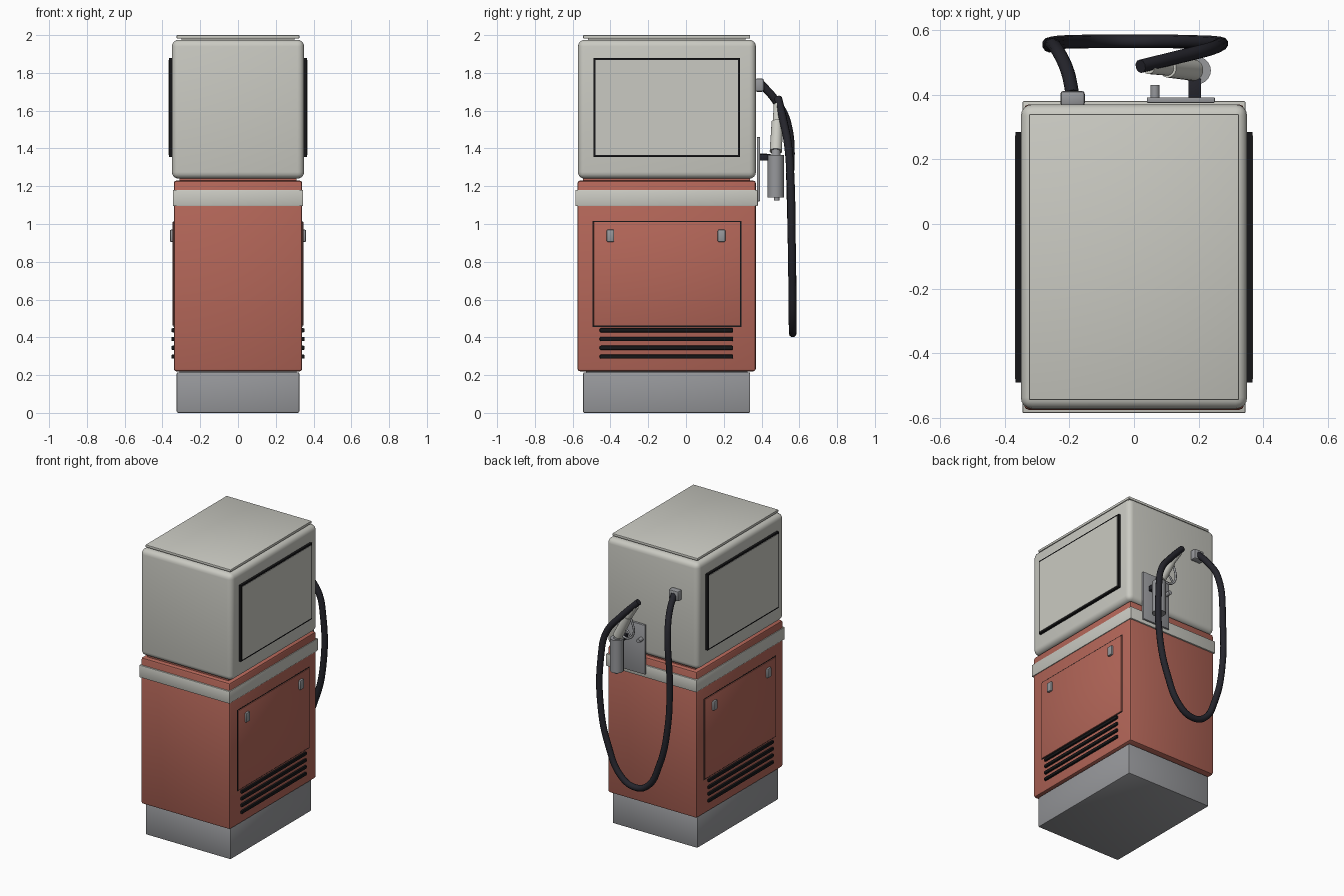
import bpy
import math
from mathutils import Vector

old = bpy.data.objects.get("Cube")
if old:
    bpy.data.objects.remove(old, do_unlink=True)


def material(name, rgb):
    m = bpy.data.materials.new(name)
    m.use_nodes = True
    m.diffuse_color = (*rgb, 1)
    m.node_tree.nodes["Principled BSDF"].inputs["Base Color"].default_value = (*rgb, 1)
    return m


LIGHT = material("warm light grey", (0.59, 0.59, 0.54))
RED = material("brick red", (0.46, 0.135, 0.10))
STEEL = material("steel grey", (0.31, 0.315, 0.33))
BLACK = material("black", (0.008, 0.008, 0.009))
RUBBER = material("rubber", (0.018, 0.018, 0.025))


def finish(obj, name, mat):
    obj.name = name
    obj.data.materials.clear()
    obj.data.materials.append(mat)
    bpy.ops.object.select_all(action="DESELECT")
    obj.select_set(True)
    bpy.context.view_layer.objects.active = obj
    bpy.ops.object.shade_smooth_by_angle(angle=math.radians(40))
    return obj


def box(name, mat, x, y, z, bevel=0.0, segments=2):
    """Box between (min, max) pairs on each axis, with rounded edges."""
    bpy.ops.mesh.primitive_cube_add(size=1)
    obj = bpy.context.object
    centre = Vector([sum(p) / 2 for p in (x, y, z)])
    size = [p[1] - p[0] for p in (x, y, z)]
    for v in obj.data.vertices:
        v.co = Vector([a * b for a, b in zip(v.co, size)])
    obj.location = centre
    if bevel:
        mod = obj.modifiers.new("rounding", "BEVEL")
        mod.width = bevel
        mod.segments = segments
        bpy.ops.object.modifier_apply(modifier=mod.name)
    return finish(obj, name, mat)


def rod(name, mat, start, end, r1, r2=None, sides=20):
    """Cylinder or cone between two points."""
    a, b = Vector(start), Vector(end)
    bpy.ops.mesh.primitive_cone_add(vertices=sides, radius1=r1,
                                    radius2=r1 if r2 is None else r2,
                                    depth=(b - a).length, location=(a + b) / 2)
    obj = bpy.context.object
    obj.rotation_euler = (b - a).to_track_quat("Z", "Y").to_euler()
    return finish(obj, name, mat)


def tube(name, mat, points, radius):
    """Smooth round tube through points."""
    curve = bpy.data.curves.new(name, "CURVE")
    curve.dimensions = "3D"
    curve.bevel_depth = radius
    curve.bevel_resolution = 3
    curve.resolution_u = 6
    curve.use_fill_caps = True
    spline = curve.splines.new("BEZIER")
    spline.bezier_points.add(len(points) - 1)
    for p, co in zip(spline.bezier_points, points):
        p.co = co
        p.handle_left_type = p.handle_right_type = "AUTO"
    obj = bpy.data.objects.new(name, curve)
    bpy.context.collection.objects.link(obj)
    bpy.ops.object.select_all(action="DESELECT")
    obj.select_set(True)
    bpy.context.view_layer.objects.active = obj
    bpy.ops.object.convert(target="MESH")
    return finish(bpy.context.object, name, mat)


# Cabinet stack
box("plinth", STEEL, (-.325, .325), (-.545, .34), (0, .215), .008)
box("plinth_joint", STEEL, (-.31, .31), (-.53, .325), (.2, .24))
box("lower_cabinet", RED, (-.34, .34), (-.575, .37), (.22, 1.23), .014)
box("trim_band", LIGHT, (-.345, .345), (-.585, .38), (1.095, 1.18), .004)
box("neck", RED, (-.31, .31), (-.545, .34), (1.2, 1.27))
box("upper_cabinet", LIGHT, (-.35, .35), (-.572, .37), (1.24, 1.975), .035, 4)
box("cap_joint", LIGHT, (-.3, .3), (-.52, .315), (1.96, 1.99))
box("top_cap", LIGHT, (-.325, .325), (-.545, .34), (1.982, 2), .004)


def span(side, a, b):
    return tuple(sorted((side * a, side * b)))


# Matching fittings on both wide sides
for side, label in ((1, "left"), (-1, "right")):
    box(label + "_display_frame", BLACK, span(side, .33, .366),
        (-.49, .285), (1.355, 1.88))
    box(label + "_display_panel", LIGHT, span(side, .36, .369),
        (-.479, .274), (1.366, 1.869))
    box(label + "_door_gap", BLACK, span(side, .33, .3405),
        (-.495, .293), (.456, 1.017))
    box(label + "_access_door", RED, span(side, .33, .346),
        (-.489, .287), (.462, 1.011), .003)
    for i, y in enumerate((-.4, .188)):
        box(f"{label}_latch_{i + 1}", STEEL, span(side, .335, .36),
            (y - .02, y + .02), (.905, .97), .006)
    for i in range(4):
        z = .298 + i * .0465
        box(f"{label}_vent_{i + 1}", BLACK, span(side, .33, .353),
            (-.457, .25), (z - .011, z + .011), .006)

# Hose outlet and hanging hose
box("hose_outlet", STEEL, (-.228, -.152), (.365, .412), (1.70, 1.77), .01)
tube("hose", RUBBER, [
    (-.19, .40, 1.74), (-.205, .47, 1.66), (-.235, .535, 1.54), (-.262, .552, 1.2),
    (-.25, .56, .88), (-.19, .564, .62), (-.1, .565, .455), (0, .565, .422),
    (.1, .565, .47), (.2, .563, .66), (.258, .56, .9), (.262, .553, 1.25),
    (.23, .54, 1.42), (.13, .515, 1.55), (.02, .488, 1.665)], .021)

# Nozzle holder
box("holder_plate", STEEL, (.04, .25), (.375, .392), (1.12, 1.46), .003)
rod("holder_peg", STEEL, (.065, .38, 1.36), (.065, .43, 1.36), .014)
box("holder_arm", RUBBER, (.168, .208), (.385, .45), (1.335, 1.37), .004)
rod("holder_cup", STEEL, (.195, .475, 1.14), (.195, .475, 1.365), .043)
rod("spout_tip", STEEL, (.195, .48, 1.125), (.195, .48, 1.15), .014)

# Nozzle with trigger guard
rod("nozzle_neck", STEEL, (.195, .475, 1.34), (.18, .476, 1.41), .024)
rod("nozzle_body", LIGHT, (.185, .476, 1.385), (.105, .482, 1.54), .033, .029)
rod("nozzle_coupling", LIGHT, (.105, .482, 1.535), (.045, .487, 1.63), .023)
tube("trigger_guard", STEEL, [
    (.17, .476, 1.40), (.11, .477, 1.385), (.065, .479, 1.43), (.085, .482, 1.54)], .007)
tube("trigger", STEEL, [
    (.15, .477, 1.45), (.115, .478, 1.44), (.085, .479, 1.405)], .006)
